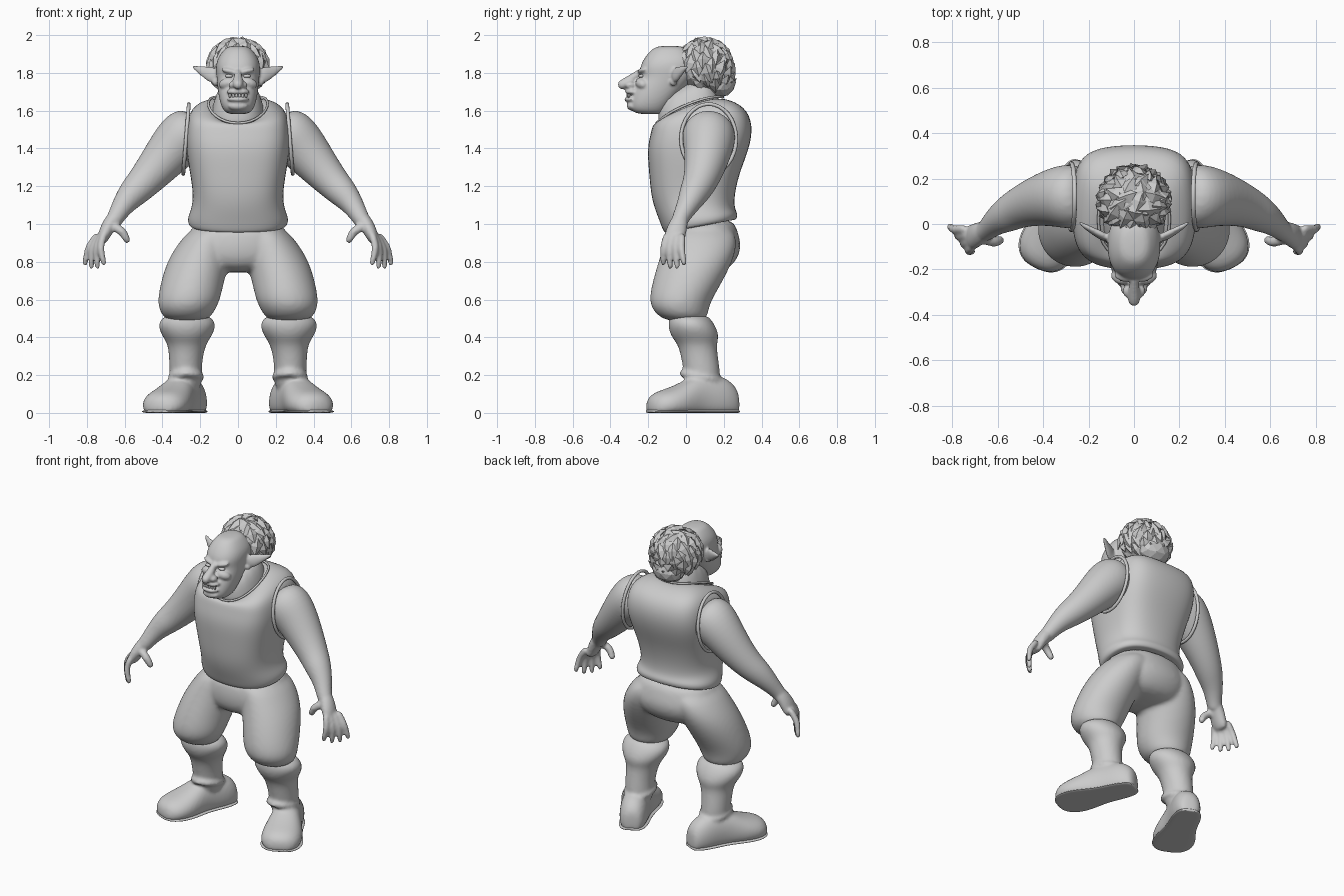
import bpy, bmesh, math, random
from mathutils import Vector, Matrix, Euler

cube = bpy.data.objects.get("Cube")
if cube:
    bpy.data.objects.remove(cube)
random.seed(4)

SHADE = (.6, .6, .6, 1)
grey = bpy.data.materials.new("plain grey")
grey.use_nodes = True
grey.diffuse_color = SHADE
grey.node_tree.nodes["Principled BSDF"].inputs["Base Color"].default_value = SHADE

def finish(name, bm, mirror=False, subdiv=0, smooth=True):
    bmesh.ops.recalc_face_normals(bm, faces=bm.faces)
    for face in bm.faces:
        face.smooth = smooth
    mesh = bpy.data.meshes.new(name)
    bm.to_mesh(mesh)
    bm.free()
    mesh.materials.append(grey)
    ob = bpy.data.objects.new(name, mesh)
    bpy.context.collection.objects.link(ob)
    if mirror:
        ob.modifiers.new("Mirror", "MIRROR").use_mirror_merge = False
    if subdiv:
        sub = ob.modifiers.new("Subdivision", "SUBSURF")
        sub.levels = sub.render_levels = subdiv
    return ob

def fuse(name, parts, voxel):
    """Blend overlapping parts into one smooth skin."""
    bm = bmesh.new()
    graph = bpy.context.evaluated_depsgraph_get()
    for part in parts:
        bm.from_mesh(part.evaluated_get(graph).to_mesh())
    for part in parts:
        bpy.data.objects.remove(part)
    ob = finish(name, bm)
    remesh = ob.modifiers.new("Remesh", "REMESH")
    remesh.mode, remesh.voxel_size, remesh.use_smooth_shade = "VOXEL", voxel, True
    ob.modifiers.new("Smooth", "SMOOTH").iterations = 4

def loft(name, rings, mirror=False, subdiv=2, closed=False):
    """Skin over a row of equal rings, capped unless the row is closed."""
    bm = bmesh.new()
    rows = [[bm.verts.new(point) for point in ring] for ring in rings]
    count = len(rows[0])
    following = rows[1:] + rows[:1] if closed else rows[1:]
    for lower, upper in zip(rows, following):
        for i in range(count):
            j = (i + 1) % count
            bm.faces.new((lower[i], lower[j], upper[j], upper[i]))
    if not closed:
        bm.faces.new(rows[0])
        bm.faces.new(rows[-1])
    return finish(name, bm, mirror, subdiv)

def angles(count=16):
    return [math.tau * i / count for i in range(count)]

def rounded(value, exponent=.85):
    return math.copysign(abs(value) ** exponent, value)

def body_ring(z, front, back, half_width, tilt=0, lift=0, square=.85):
    """Ring across the body; tilt raises its back, lift raises both sides."""
    ring = []
    for a in angles():
        c, s = rounded(math.cos(a), square), rounded(math.sin(a), square)
        y = (front + back + (back - front) * s) / 2
        ring.append(Vector((half_width * c, y, z + tilt * s + lift * c * c)))
    return ring

def limb(name, path, level=False, mirror=True, ref=(0, 1, 0), sides=16):
    """Tube through (x, y, z, radius) points, with an optional second radius along ref."""
    points = [Vector(p[:3]) for p in path]
    rings = []
    for i, (centre, p) in enumerate(zip(points, path)):
        ahead, behind = points[min(i + 1, len(points) - 1)], points[max(i - 1, 0)]
        direction = Vector((0, 0, -1)) if level else (ahead - behind).normalized()
        v = Vector(ref)
        v = (v - direction * v.dot(direction)).normalized()
        u = v.cross(direction)
        rings.append([centre + u * p[3] * math.cos(a) + v * p[-1] * math.sin(a) for a in angles(sides)])
    return loft(name, rings, mirror)

def blob(name, loc, size, rot=(0, 0, 0), mirror=False):
    bm = bmesh.new()
    matrix = Matrix.LocRotScale(Vector(loc), Euler(rot), Vector(size))
    bmesh.ops.create_uvsphere(bm, u_segments=20, v_segments=12, radius=1, matrix=matrix)
    return finish(name, bm, mirror)

def trim(name, loop, radius, mirror=False):
    """Thin rolled edge that follows a closed loop."""
    middle = sum(loop, Vector()) / len(loop)
    rings = []
    for i, point in enumerate(loop):
        direction = (loop[(i + 1) % len(loop)] - loop[i - 1]).normalized()
        u = point - middle
        u = (u - direction * u.dot(direction)).normalized()
        v = direction.cross(u)
        rings.append([point + (u * math.cos(a) + v * math.sin(a)) * radius for a in angles(6)])
    return loft(name, rings, mirror, subdiv=1, closed=True)

# Sleeveless shirt with a flared hem and square shoulders
collar = body_ring(1.6, -.16, .2, .16, tilt=.07, lift=.04)
loft("shirt", [
    body_ring(.99, -.1, .25, .23, tilt=.035),
    body_ring(.985, -.12, .27, .265, tilt=.035),
    body_ring(1.03, -.14, .28, .275, tilt=.025),
    body_ring(1.08, -.17, .26, .25),
    body_ring(1.16, -.19, .26, .24, square=.75),
    body_ring(1.28, -.2, .29, .26, square=.7),
    body_ring(1.4, -.21, .34, .28, square=.65),
    body_ring(1.5, -.19, .36, .28, tilt=.02, square=.6),
    body_ring(1.57, -.18, .32, .26, tilt=.05, lift=.04, square=.6),
    collar,
    body_ring(1.58, -.1, .15, .13, tilt=.07, lift=.03)])
trim("collar_trim", collar, .008)
trim("armhole_trim", [Vector((.275 - .015 * math.sin(a), .12 + .15 * math.cos(a), 1.45 + .19 * math.sin(a)))
                      for a in angles()], .012, mirror=True)

# Trousers
fuse("trousers", [
    loft("seat", [
        body_ring(1.02, -.1, .25, .24, tilt=.03),
        body_ring(.95, -.12, .28, .26),
        body_ring(.88, -.13, .3, .28),
        body_ring(.8, -.12, .27, .25),
        body_ring(.74, -.06, .2, .16)]),
    limb("leg", [
        (.12, .08, 1, .11, .17), (.17, .08, .9, .15, .2), (.21, .05, .8, .17, .2), (.24, .01, .7, .17, .19),
        (.26, -.03, .6, .17), (.27, -.03, .54, .15), (.27, 0, .48, .11)], level=True)], .014)

# Boots with a slouched cuff and outturned feet
shaft = limb("shaft", [
    (.27, .01, .52, .1), (.27, .02, .5, .14, .11), (.27, .03, .46, .16, .13), (.27, .05, .4, .13),
    (.27, .06, .36, .1), (.28, .08, .25, .085, .1), (.27, .1, .1, .09)], level=True)
heel, along = Vector((.25, .19, 0)), Vector((.42, -.9, 0))
across = Vector((-along.y, along.x, 0))
shoe = [(-.09, .04, .1), (-.07, .07, .15), (0, .09, .2), (.1, .09, .21), (.17, .1, .2),
        (.24, .12, .16), (.32, .13, .13), (.39, .11, .11), (.43, .05, .07)]

def foot(name, grow=0, top=1):
    rings = []
    for distance, width, height in shoe:
        rings.append([heel + along * distance + across * (width + grow) * rounded(math.cos(a))
                      + Vector((0, 0, max(0, min(height, top) * (.35 + .65 * math.sin(a)))))
                      for a in angles()])
    return loft(name, rings, mirror=True)

fold = trim("fold", [Vector((.275 + .08 * math.cos(a), .08 + .1 * math.sin(a), .19 - .02 * math.sin(a)))
                     for a in angles()], .022, mirror=True)
fuse("boots", [shaft, fold, foot("shoe")], .011)
foot("shoe_sole", grow=.004, top=.02)

# Arms and hands
def finger(name, knuckle, bend, tip, width=.021):
    end = tip + (tip - bend).normalized() * .01
    return limb(name, [(*knuckle, width), (*knuckle.lerp(bend, .6), width), (*bend, width),
                       (*tip, width * .8), (*end, width / 2)], ref=(0, 1, .1), sides=8)

hand = [finger("thumb", Vector((.68, -.06, 1)), Vector((.61, -.08, .96)), Vector((.585, -.07, .91)), .026)]
for i, name in enumerate(["index", "middle", "ring", "little"]):
    spread = i / 3
    knuckle = Vector((.71, -.1, .95)).lerp(Vector((.74, -.02, .95)), spread)
    tip = Vector((.71, -.12, .79)).lerp(Vector((.81, -.01, .79)), spread)
    tip.z -= .02 * math.sin(math.pi * spread)
    hand.append(finger(name, knuckle, (knuckle + tip) / 2 + Vector((.02, -.01, 0)), tip))
fuse("arms", hand + [
    limb("arm", [
        (.2, .13, 1.52, .11), (.27, .12, 1.48, .15), (.34, .12, 1.41, .135), (.43, .1, 1.3, .11),
        (.51, .07, 1.21, .09), (.56, .04, 1.16, .08), (.61, .01, 1.1, .06), (.65, -.03, 1.03, .045),
        (.67, -.04, 1, .045)]),
    limb("palm", [
        (.64, -.02, 1.05, .04), (.68, -.04, 1, .04, .05), (.71, -.06, .94, .035, .06),
        (.73, -.06, .89, .02, .05)])], .009)

# Neck and head
loft("neck", [
    body_ring(1.55, -.15, .18, .15, tilt=.05), body_ring(1.61, -.15, .18, .14, tilt=.07),
    body_ring(1.74, -.15, .12, .1, tilt=.06)])
fuse("head", [
    loft("skull", [
        body_ring(1.58, -.25, -.12, .05), body_ring(1.6, -.3, -.1, .08), body_ring(1.65, -.3, -.06, .1),
        body_ring(1.72, -.28, 0, .11), body_ring(1.78, -.24, .05, .115), body_ring(1.82, -.25, .06, .12),
        body_ring(1.87, -.23, .06, .115), body_ring(1.92, -.19, .02, .08), body_ring(1.945, -.15, -.02, .05)]),
    limb("nose", [
        (0, -.22, 1.82, .015), (0, -.27, 1.785, .02), (0, -.3, 1.755, .03), (0, -.34, 1.735, .028),
        (0, -.36, 1.73, .015)], mirror=False, ref=(0, 0, 1)),
    blob("nostril", (.028, -.295, 1.735), (.022, .028, .02), mirror=True),
    blob("brow", (.045, -.23, 1.81), (.045, .024, .015), (0, -.2, .25), mirror=True),
    blob("cheek", (.06, -.235, 1.745), (.045, .03, .028), (0, .3, .4), mirror=True),
    blob("upper_lip", (0, -.285, 1.7), (.062, .038, .018)),
    blob("lower_lip", (0, -.288, 1.66), (.058, .04, .016)),
    blob("chin", (0, -.28, 1.625), (.055, .034, .026)),
    limb("ear", [
        (.09, -.06, 1.775, .03, .018), (.13, -.06, 1.785, .045, .02), (.16, -.04, 1.8, .04, .018),
        (.2, -.02, 1.815, .022, .013), (.245, .01, 1.835, .008)], sides=10),
    blob("ear_lobe", (.118, -.065, 1.75), (.018, .02, .02), mirror=True)], .007)
blob("eye", (.047, -.236, 1.783), (.022, .016, .01), mirror=True)
for i in range(6):
    offset = i - 2.5
    blob("tooth", (offset * .017, -.312 + .004 * abs(offset), 1.68), (.007, .006, .012))

# Bushy hair: two faceted cores covered with overlapping ridged locks
bm = bmesh.new()
crown = Vector((0, .1, 1.835))
for centre, size in ((crown, (.155, .14, .145)), (Vector((0, .18, 1.75)), (.11, .085, .08))):
    bmesh.ops.create_icosphere(bm, subdivisions=2, radius=1,
                               matrix=Matrix.LocRotScale(centre, None, Vector(size)))
locks = 80
for i in range(locks):
    height = 1 - 1.75 * (i + .5) / locks
    turn = i * 2.4
    reach = math.sqrt(1 - height * height)
    out = Vector((reach * math.cos(turn), reach * math.sin(turn), height))
    if out.y < -.6 and height < .3:
        continue
    base = crown + out * Vector((.16, .145, .148)) + Vector((0, .05 * max(0, -height), 0))
    down = Vector((random.uniform(-.5, .5), random.uniform(-.4, .4), -1))
    down = (down - out * down.dot(out)).normalized()
    size = random.uniform(.04, .055)
    side = out.cross(down) * size * .8
    root, left, right, ridge, tip, under = [bm.verts.new(point) for point in (
        base - down * size, base + side - out * .012, base - side - out * .012,
        base + out * .012, base + down * size * 1.2, base - out * .025)]
    for p, q in ((root, left), (left, tip), (tip, right), (right, root)):
        bm.faces.new((p, q, ridge))
        bm.faces.new((q, p, under))
finish("hair", bm, smooth=False)
